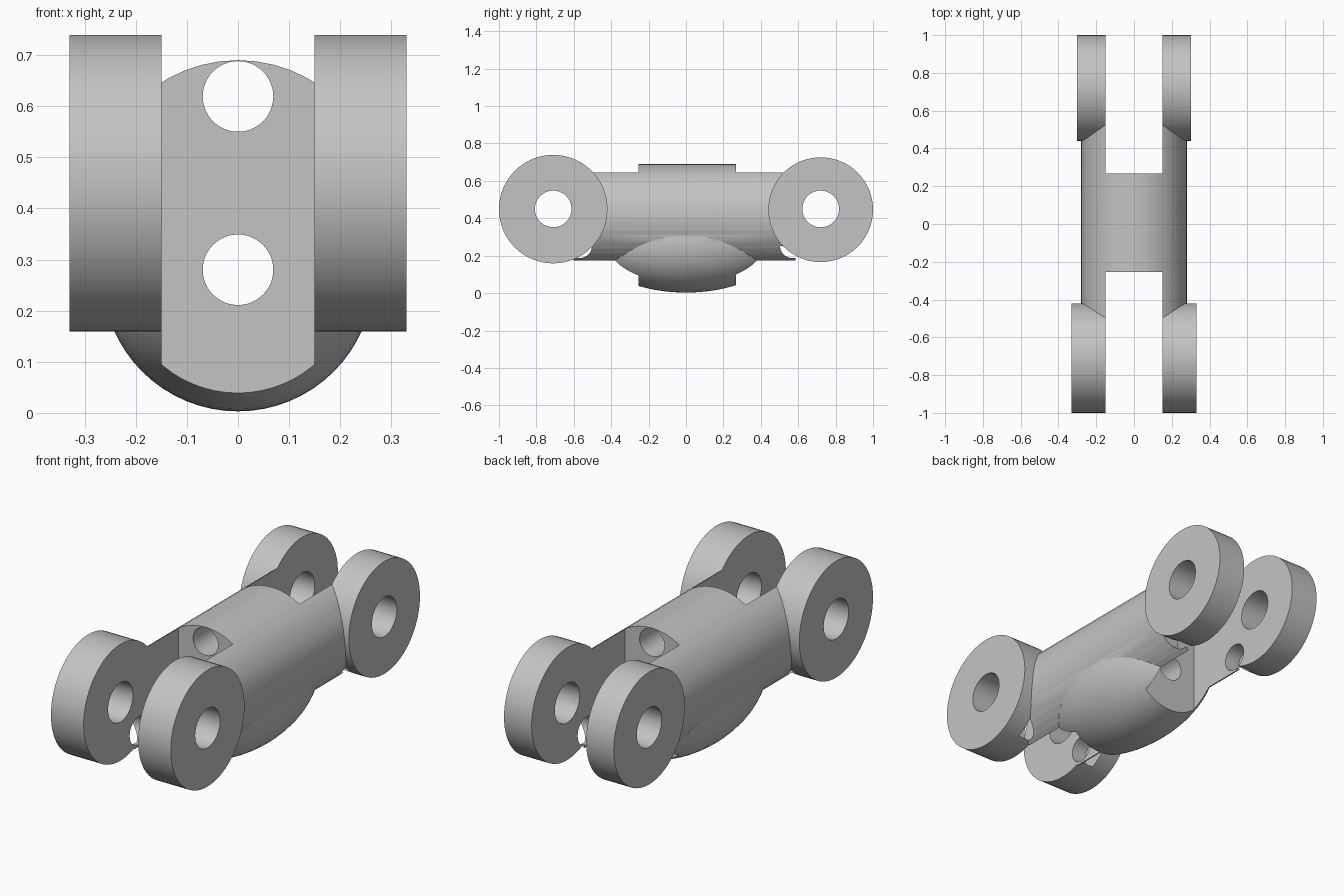
import bpy, math

if "Cube" in bpy.data.objects:
    bpy.data.objects.remove(bpy.data.objects["Cube"])

grey = bpy.data.materials.new("plain grey")
grey.diffuse_color = (0.55, 0.55, 0.55, 1)
grey.use_nodes = True
grey.node_tree.nodes["Principled BSDF"].inputs["Base Color"].default_value = grey.diffuse_color


def finish(name):
    ob = bpy.context.object
    ob.name = name
    ob.data.materials.append(grey)
    return ob


def cylinder(name, axis, centre, radius, length, sides=64):
    rot = (math.pi / 2, 0, 0) if axis == "y" else (0, math.pi / 2, 0)
    bpy.ops.mesh.primitive_cylinder_add(vertices=sides, radius=radius, depth=length,
                                        location=centre, rotation=rot)
    return finish(name)


def box(name, low, high):
    bpy.ops.mesh.primitive_cube_add(size=1, location=[(a + b) / 2 for a, b in zip(low, high)])
    bpy.context.object.scale = [b - a for a, b in zip(low, high)]
    return finish(name)


def combine(target, tool, operation):
    mod = target.modifiers.new(operation.lower(), 'BOOLEAN')
    mod.operation = operation
    mod.solver = 'EXACT'
    mod.object = tool
    bpy.context.view_layer.objects.active = target
    bpy.ops.object.modifier_apply(modifier=mod.name)
    bpy.data.objects.remove(tool)


# Round main body with a rounded belly
body = cylinder("car_body", "y", (0, -0.008, 0.41), 0.28, 1.185, 48)
bpy.ops.mesh.primitive_uv_sphere_add(segments=64, ring_count=32, radius=1,
                                     location=(0, 0, 0.268), rotation=(math.pi / 2, 0, 0))
bpy.context.object.scale = (0.265, 0.265, 0.51)
combine(body, finish("belly"), 'UNION')

# Wheels: y, z, radius, outer x
wheels = [(-0.71, 0.449, 0.29, 0.33), (0.72, 0.446, 0.28, 0.302)]
for y, z, radius, outer in wheels:
    for side in (-1, 1):
        inner = 0.11
        wheel = cylinder("wheel", "x", (side * (inner + outer) / 2, y, z),
                         radius, outer - inner)
        combine(body, wheel, 'UNION')

# Slots between the wheels at both ends
combine(body, box("front_slot", (-0.15, -1.2, -0.2), (0.15, -0.255, 1)), 'DIFFERENCE')
combine(body, box("back_slot", (-0.15, 0.267, -0.2), (0.15, 1.2, 1)), 'DIFFERENCE')

# Axle holes, and blind holes on the inner faces of the arms
for y, z, radius, outer in wheels:
    combine(body, cylinder("axle_hole", "x", (0, y, 0.45), 0.098, 1, 48), 'DIFFERENCE')
    pin_y = math.copysign(0.57, y)
    combine(body, cylinder("pin_hole", "x", (0, pin_y, 0.255), 0.068, 0.46, 40), 'DIFFERENCE')

# Two lengthwise holes through the middle block
for z in (0.619, 0.28):
    combine(body, cylinder("long_hole", "y", (0, 0, z), 0.069, 1, 48), 'DIFFERENCE')

# Smooth curved sides with sharp rims
bpy.ops.object.select_all(action='DESELECT')
body.select_set(True)
bpy.context.view_layer.objects.active = body
bpy.ops.object.shade_smooth_by_angle(angle=math.radians(30))
